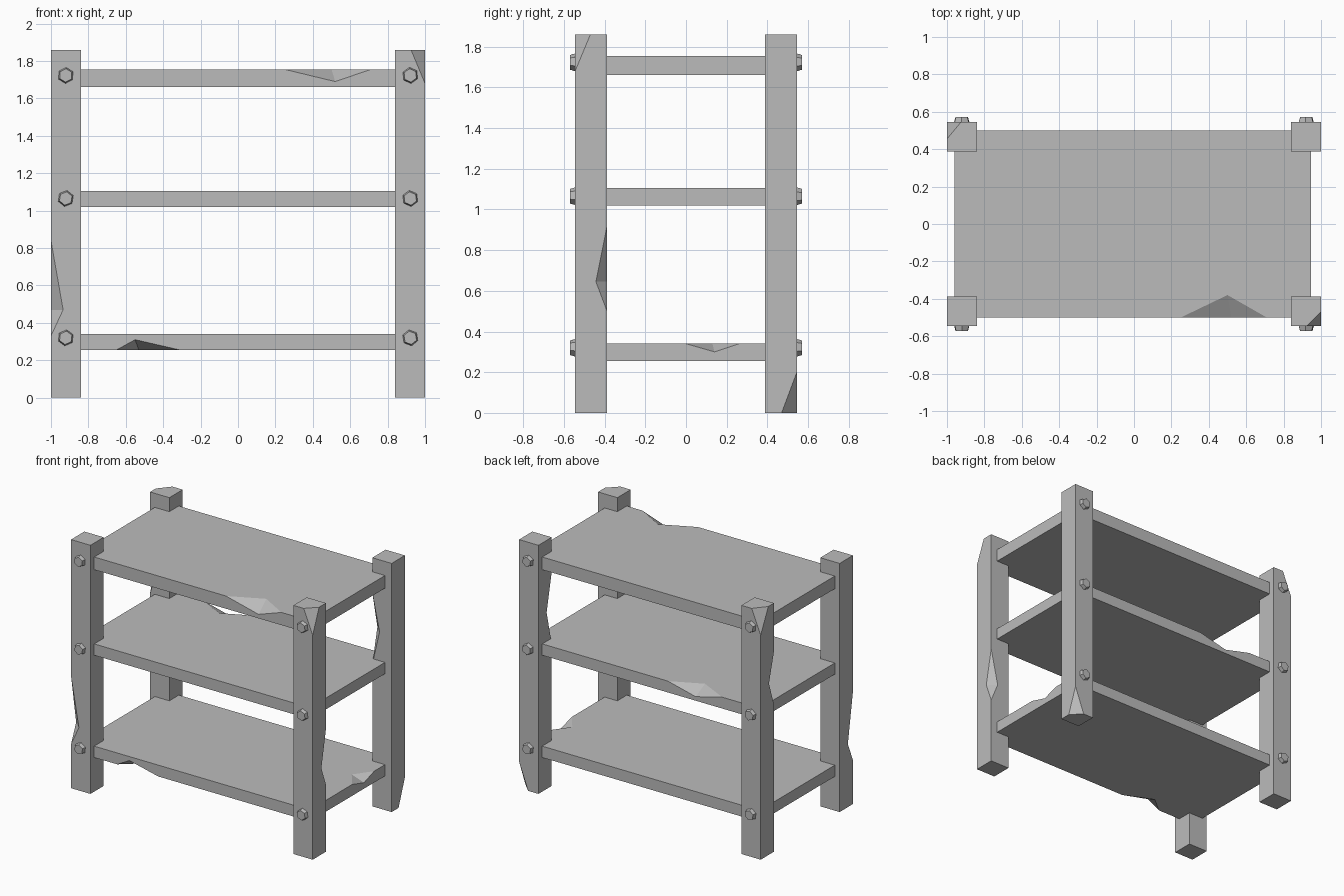
import bpy, bmesh, math, random
from mathutils import Vector, Matrix

random.seed(4)
if "Cube" in bpy.data.objects:
    bpy.data.objects.remove(bpy.data.objects["Cube"], do_unlink=True)

# Single stone grey for the whole rack
GREY = (0.5, 0.5, 0.5, 1)
grey = bpy.data.materials.new("stone grey")
grey.use_nodes = True
grey.diffuse_color = GREY
grey.node_tree.nodes["Principled BSDF"].inputs["Base Color"].default_value = GREY


def finish(bm, name):
    bmesh.ops.recalc_face_normals(bm, faces=bm.faces)
    mesh = bpy.data.meshes.new(name)
    bm.to_mesh(mesh)
    bm.free()
    mesh.materials.append(grey)
    obj = bpy.data.objects.new(name, mesh)
    bpy.context.collection.objects.link(obj)
    return obj


def box(name, lo, hi):
    lo, hi = Vector(lo), Vector(hi)
    bm = bmesh.new()
    bmesh.ops.create_cube(bm, size=1)
    for v in bm.verts:
        v.co = (lo + hi) / 2 + v.co * (hi - lo)
    return finish(bm, name)


def carve(obj, points):
    """Subtract the convex hull of the points from the object."""
    bm = bmesh.new()
    for p in points:
        bm.verts.new(p)
    bmesh.ops.convex_hull(bm, input=bm.verts)
    cutter = finish(bm, "chip_cutter")
    cutter.hide_render = True
    mod = obj.modifiers.new("chip", "BOOLEAN")
    mod.operation, mod.solver, mod.object = "DIFFERENCE", "EXACT", cutter
    graph = bpy.context.evaluated_depsgraph_get()
    mesh = bpy.data.meshes.new_from_object(obj.evaluated_get(graph))
    obj.modifiers.clear()
    obj.data = mesh
    bpy.data.objects.remove(cutter, do_unlink=True)


def edge_chip(obj, a, b, p, q):
    """Chip between a and b on an edge, with p and q on the two faces beside it."""
    a, b, p, q = map(Vector, (a, b, p, q))
    carve(obj, [a, b, p + (p - q), q + (q - p)])


def corner_chip(obj, corner, dx, dy, dz):
    """Slice a corner off by the signed offsets along each axis."""
    k = Vector(corner)
    tri = [k + Vector((dx, 0, 0)), k + Vector((0, dy, 0)), k + Vector((0, 0, dz))]
    g = sum(tri, Vector()) / 3
    carve(obj, [g + (v - g) * 1.5 for v in tri] + [g + (k - g) * 4])


# Posts
W, D, H = 1.0, 0.545, 1.86
IN_X, IN_Y = 0.84, 0.388
posts = {}
for side, sx in (("right", -1), ("left", 1)):
    for end, sy in (("front", -1), ("back", 1)):
        xs, ys = sorted((sx * IN_X, sx * W)), sorted((sy * IN_Y, sy * D))
        posts[sx, sy] = box(f"{end}_{side}_post", (xs[0], ys[0], 0), (xs[1], ys[1], H))

# Chipped post corners
corner_chip(posts[1, -1], (W, -D, H), -0.075, 0.075, -0.18)
corner_chip(posts[-1, 1], (-W, D, H), 0.075, -0.09, -0.18)
corner_chip(posts[1, 1], (W, D, 0), -0.075, -0.075, 0.2)


# Chipped vertical post edges
def post_chip(post, x, y, low, mid, high, dx, dy):
    edge_chip(post, (x, y, low), (x, y, high), (x + dx, y, mid), (x, y + dy, mid))


post_chip(posts[1, -1], W, -IN_Y, 0.5, 0.645, 0.92, -0.06, -0.055)
post_chip(posts[-1, -1], -W, -D, 0.33, 0.47, 0.84, 0.065, 0.06)
post_chip(posts[-1, 1], -W, IN_Y, 1.1, 1.28, 1.5, 0.06, 0.06)
post_chip(posts[1, 1], IN_X, IN_Y, 1.06, 1.32, 1.6, 0.06, 0.06)

# Shelves
LEVELS = {"bottom": (0.255, 0.34), "middle": (1.02, 1.105), "top": (1.66, 1.755)}
LEFT, RIGHT, EDGE = 0.945, -0.96, 0.5
shelf = {n: box(f"{n}_shelf", (RIGHT, -EDGE, lo), (LEFT, EDGE, hi))
         for n, (lo, hi) in LEVELS.items()}

# Chipped shelf edges
z = LEVELS["top"][1]
edge_chip(shelf["top"], (0.25, -EDGE, z), (0.71, -EDGE, z),
          (0.5, -0.38, z), (0.52, -EDGE, 1.69))
z = LEVELS["middle"][1]
edge_chip(shelf["middle"], (-0.65, EDGE, z), (-0.2, EDGE, z),
          (-0.43, 0.39, z), (-0.43, EDGE, 1.05))
z = LEVELS["bottom"][0]
edge_chip(shelf["bottom"], (-0.65, -EDGE, z), (-0.31, -EDGE, z),
          (-0.53, -0.4, z), (-0.55, -EDGE, 0.31))
z = LEVELS["bottom"][1]
edge_chip(shelf["bottom"], (LEFT, 0, z), (LEFT, 0.26, z),
          (0.85, 0.13, z), (LEFT, 0.14, 0.3))

# Tapered hexagonal bolts on the front and back of every post
for sx in (-1, 1):
    for sy in (-1, 1):
        for level, height in (("bottom", 0.32), ("middle", 1.065), ("top", 1.723)):
            bm = bmesh.new()
            place = (Matrix.Translation((sx * 0.921, sy * (D + 0.008), height))
                     @ Matrix.Rotation(-sy * math.pi / 2, 4, "X")
                     @ Matrix.Rotation(random.uniform(-0.2, 0.2), 4, "Z"))
            bmesh.ops.create_cone(bm, cap_ends=True, segments=6, radius1=0.046,
                                  radius2=0.036, depth=0.036, matrix=place)
            end = "front" if sy < 0 else "back"
            side = "left" if sx > 0 else "right"
            finish(bm, f"{end}_{side}_{level}_bolt")
